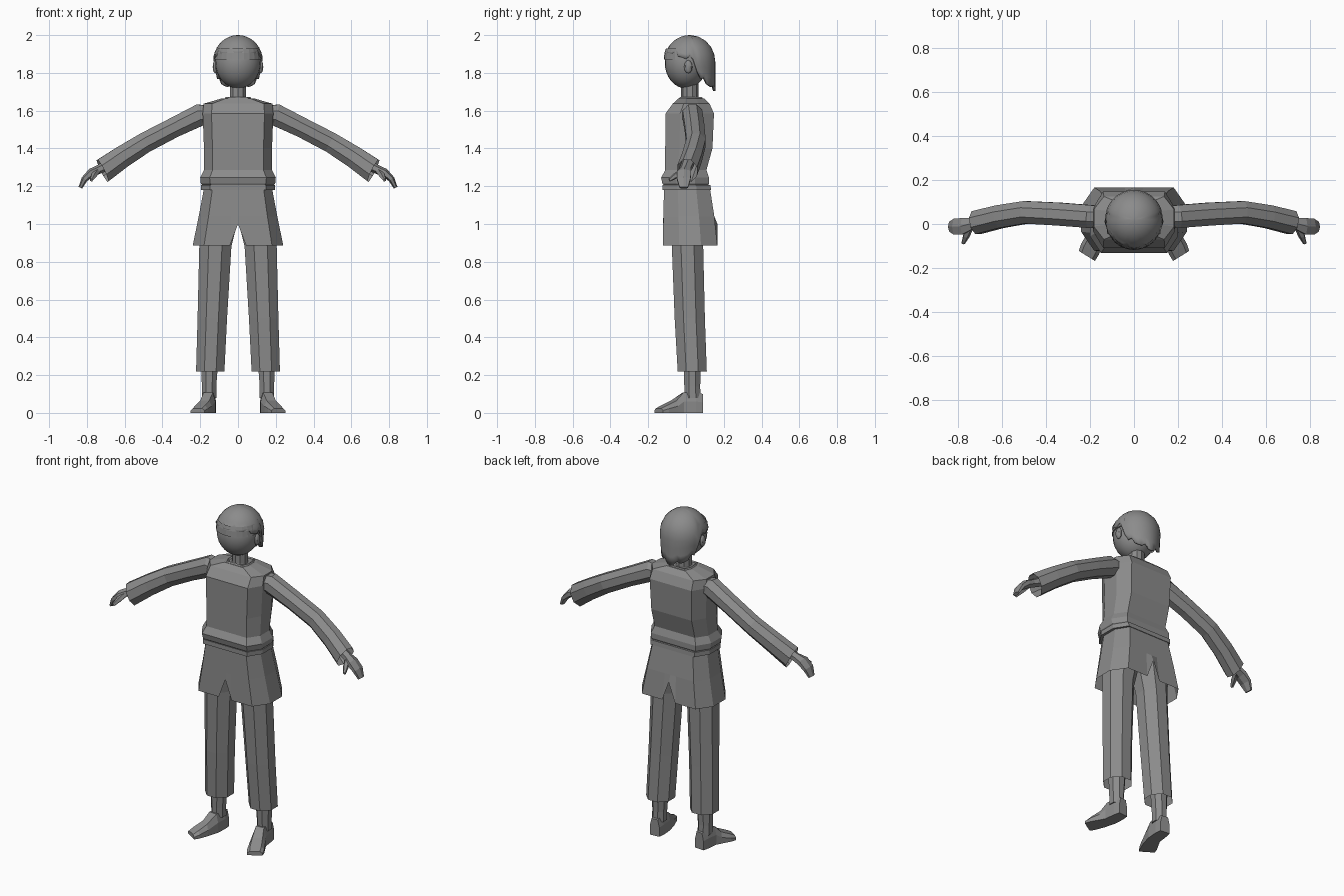
import bpy, bmesh, math
from mathutils import Vector

if "Cube" in bpy.data.objects:
    bpy.data.objects.remove(bpy.data.objects["Cube"])

grey = bpy.data.materials.new("dark_grey")
grey.diffuse_color = (.26, .26, .26, 1)
grey.use_nodes = True
grey.node_tree.nodes["Principled BSDF"].inputs["Base Color"].default_value = grey.diffuse_color


def loft(name, rings, caps=(True, True), mirror=False, thick=0.0):
    """Skin a list of equal-length closed rings."""
    bm = bmesh.new()
    vs = [[bm.verts.new(p) for p in r] for r in rings]
    n = len(vs[0])
    for a, b in zip(vs, vs[1:]):
        for i in range(n):
            j = (i + 1) % n
            bm.faces.new((a[i], a[j], b[j], b[i]))
    if caps[0]:
        bm.faces.new(vs[0])
    if caps[1]:
        bm.faces.new(vs[-1])
    bmesh.ops.recalc_face_normals(bm, faces=bm.faces)
    me = bpy.data.meshes.new(name)
    bm.to_mesh(me)
    bm.free()
    me.materials.append(grey)
    ob = bpy.data.objects.new(name, me)
    bpy.context.collection.objects.link(ob)
    if thick:
        s = ob.modifiers.new("thickness", 'SOLIDIFY')
        s.thickness = thick
    if mirror:
        ob.modifiers.new("mirror", 'MIRROR')
    return ob


def tube_ring(c, d, side, a, b, n=8):
    """Ring around c, normal to d; a = half size along side, b = across."""
    d = Vector(d).normalized()
    u = Vector(side)
    u = (u - d * u.dot(d)).normalized()
    w = d.cross(u)
    k = 1 / math.cos(math.pi / n)
    return [Vector(c) + u * (a * k * math.cos(t)) + w * (b * k * math.sin(t))
            for t in [2 * math.pi * (i + .5) / n for i in range(n)]]


def body_ring(z, w, y0, y1, slit=0.0):
    """Chamfered box section of the clothing."""
    d = y1 - y0
    half = [(0, y0), (.18, y0), (.75, y0), (1, y0 + .3 * d),
            (1, y1 - .3 * d), (.75, y1), (.18, y1), (0, y1)]
    pts = half + [(-x, y) for x, y in half[-2:0:-1]]
    return [(x * w, y, z + (slit if x == 0 else 0)) for x, y in pts]


def smooth(ob, deg=40):
    bpy.ops.object.select_all(action='DESELECT')
    ob.select_set(True)
    bpy.context.view_layer.objects.active = ob
    bpy.ops.object.shade_smooth_by_angle(angle=math.radians(deg))


def ball(name, c, r, seg, rows):
    bpy.ops.mesh.primitive_uv_sphere_add(segments=seg, ring_count=rows, radius=1, location=c)
    ob = bpy.context.object
    ob.name = name
    ob.scale = r
    ob.data.materials.append(grey)
    smooth(ob)
    return ob


X, Y, Z = (1, 0, 0), (0, 1, 0), (0, 0, 1)

# jacket body, blousing over the belt
loft("jacket", [body_ring(*r) for r in [
    (1.20, .185, -.115, .115), (1.215, .197, -.125, .122), (1.245, .2, -.132, .122),
    (1.285, .18, -.11, .108), (1.40, .18, -.11, .14), (1.585, .187, -.108, .148),
    (1.637, .182, -.07, .125), (1.665, .085, -.04, .095)]])

# collar
loft("collar", [body_ring(1.645, .085, -.055, .1), body_ring(1.672, .065, -.03, .085)],
     (False, False), thick=.01)

# belt
loft("belt", [body_ring(1.18, .197, -.124, .132), body_ring(1.207, .197, -.124, .13)])

# jacket skirt with front and back slit
loft("jacket_skirt", [body_ring(.885, .24, -.122, .166, .115), body_ring(1.04, .208, -.12, .15),
                      body_ring(1.20, .178, -.116, .125)], (False, False))

# trousers
loft("trouser_leg", [tube_ring((x, y, z), Z, X, a, b) for x, y, z, a, b in [
    (.147, .033, .22, .075, .077), (.136, .02, .5, .078, .08), (.12, .008, .88, .085, .083),
    (.1, .008, 1.02, .1, .09), (.09, .005, 1.17, .09, .09)]], (False, True), True)

# lower legs
loft("shin", [tube_ring((x, y, z), Z, X, a, b) for x, y, z, a, b in [
    (.153, .035, .08, .038, .042), (.153, .033, .14, .038, .042),
    (.15, .033, .30, .047, .047)]], mirror=True)

# feet: sections running from heel to toe, turned outwards
foot = []
for x, y, w, h in [(.15, .087, .03, .1), (.152, .05, .036, .11), (.158, -.015, .038, .108),
                   (.176, -.065, .043, .065), (.2, -.115, .047, .04), (.214, -.145, .043, .024)]:
    u = Vector((.85, .53, 0)) if y < -.03 else Vector((1, .1, 0))
    c = Vector((x, y, 0))
    foot.append([c + u * (w * s) + Vector((0, 0, h * t)) for s, t in
                 [(-1, 0), (1, 0), (1, .55), (.65, 1), (-.65, 1), (-1, .55)]])
loft("foot", foot, mirror=True)

# sleeves
loft("sleeve", [tube_ring(c, d, Y, a, b) for c, d, a, b in [
    ((.14, .03, 1.578), (1, 0, -.1), .05, .045), ((.2, .034, 1.578), (1, .1, -.3), .052, .058),
    ((.34, .045, 1.51), (1, .1, -.48), .052, .053), ((.49, .053, 1.432), (1, -.05, -.52), .051, .054),
    ((.61, .033, 1.357), (1, -.2, -.56), .052, .058), ((.717, .006, 1.282), (1, -.2, -.5), .053, .064)]],
    (True, False), True)

# hands and thumbs
loft("hand", [tube_ring(c, d, Y, a, b, 6) for c, d, a, b in [
    ((.66, .015, 1.325), (1, -.2, -.6), .028, .025), ((.735, 0, 1.29), (1, 0, -.5), .026, .021),
    ((.775, -.01, 1.272), (1, 0, -.7), .037, .02), ((.812, -.012, 1.238), (.7, 0, -1), .036, .015),
    ((.835, -.012, 1.192), (.5, 0, -1), .022, .009)]], mirror=True)
loft("thumb", [tube_ring(c, (.3, -1, -.5), X, a, a, 5) for c, a in [
    ((.745, -.015, 1.28), .014), ((.762, -.055, 1.256), .013), ((.776, -.088, 1.232), .007)]], mirror=True)

# neck, head and ears
loft("neck", [tube_ring((0, .02, z), Z, X, a, a, 10) for z, a in
              [(1.62, .055), (1.67, .043), (1.78, .043)]])
ball("head", (0, 0, 1.852), (.12, .112, .134), 24, 16)
for s in (-1, 1):
    ball("ear", (s * .12, .012, 1.832), (.014, .022, .035), 8, 6)

# headband under the fringe
loft("headband", [[(r * math.sin(t), r * .95 * -math.cos(t), z)
                   for t in [2 * math.pi * i / 24 for i in range(24)]]
                  for r, z in [(.117, 1.87), (.124, 1.872), (.12, 1.905), (.112, 1.93)]], (False, False))

# hair cap: jagged fringe, cut round the ears, long at the back
N = 40
keys = [(0, 1.91), (50, 1.905), (80, 1.875), (100, 1.87), (112, 1.775), (140, 1.735), (180, 1.705)]


def hem(deg):
    for (a, z), (b, w) in zip(keys, keys[1:]):
        if deg <= b:
            return z + (w - z) * (deg - a) / (b - a)
    return keys[-1][1]


hair = []
for j in range(9):
    ring = []
    for i in range(N):
        t = 2 * math.pi * i / N
        deg = math.degrees(t if t <= math.pi else 2 * math.pi - t)
        low = hem(deg) + (.018 if i % 4 == 2 else 0)
        f = .03 + .97 * j / 8
        # round crown above the middle, then straight down
        zc, rz = 1.86, .14
        if low > zc:
            e = math.pi / 2 - f * (math.pi / 2 - math.asin((low - zc) / rz))
            r, z = math.cos(e), zc + rz * math.sin(e)
        elif j < 6:
            e = math.pi / 2 * (1 - (.03 + .97 * j / 5))
            r, z = math.cos(e), zc + rz * math.sin(e)
        else:
            g = (j - 5) / 3
            r, z = 1 - .06 * g * abs(math.sin(t)), zc + (low - zc) * g
        flare = .008 if j == 8 and deg < 70 else 0
        ring.append((r * (.132 + flare) * math.sin(t), .02 - r * (.135 + flare) * math.cos(t), z))
    hair.append(ring)
smooth(loft("hair", hair, (True, False), thick=.012), 35)
